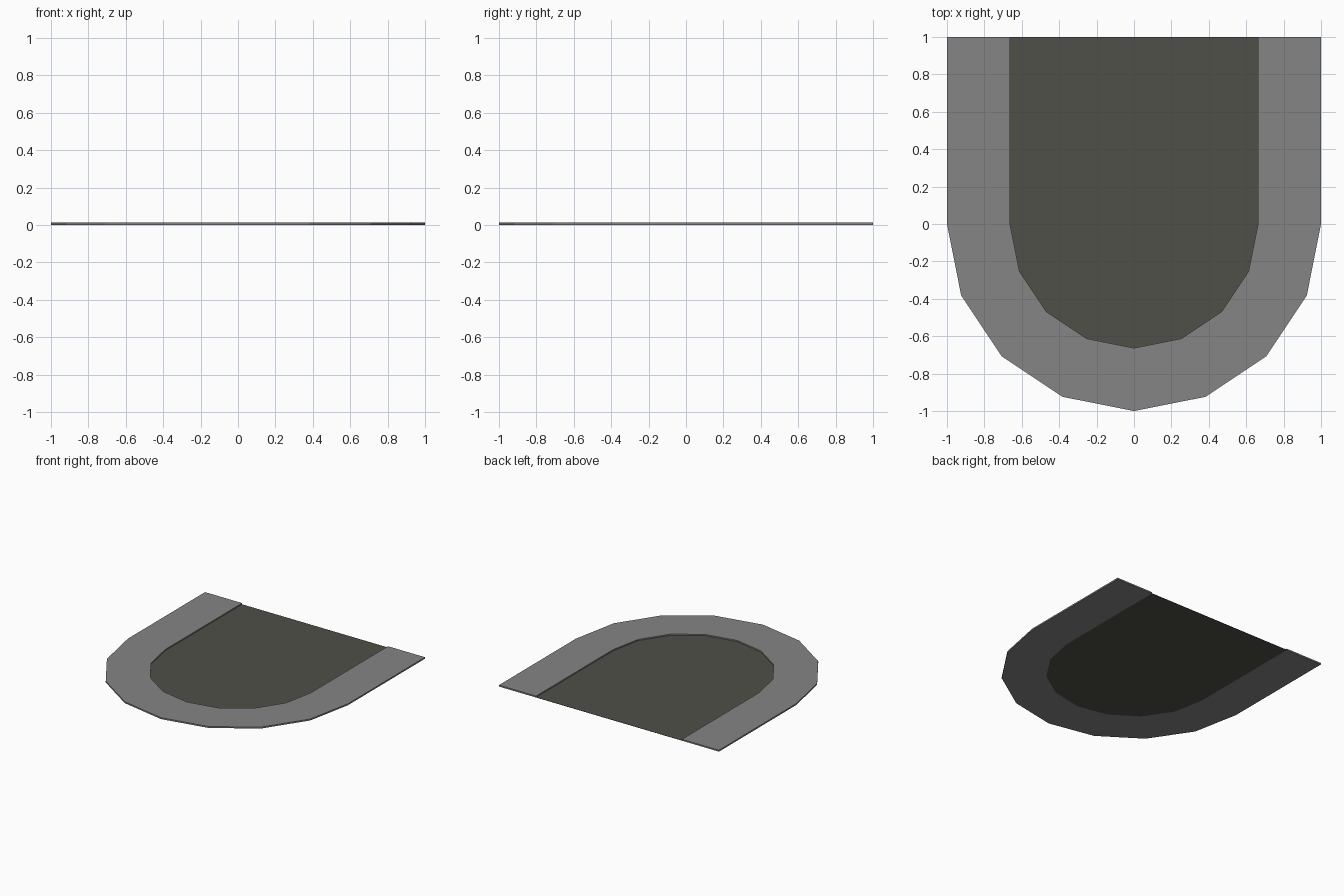
import bpy, bmesh, math

if "Cube" in bpy.data.objects:
    bpy.data.objects.remove(bpy.data.objects["Cube"])

H = 0.012      # pavement height
ROAD_H = 0.002 # road surface height
R_OUT, R_IN = 1.0, 0.663
SEG = 8        # sides of the half-round end


def material(name, rgb):
    m = bpy.data.materials.new(name)
    m.diffuse_color = (*rgb, 1)
    m.use_nodes = True
    m.node_tree.nodes["Principled BSDF"].inputs["Base Color"].default_value = m.diffuse_color
    return m


def u_path(r):
    """Straight side, half-round front end, straight side."""
    arc = [(-r * math.cos(math.pi * i / SEG), -r * math.sin(math.pi * i / SEG))
           for i in range(SEG + 1)]
    return [(-r, 1.0)] + arc + [(r, 1.0)]


def slab(name, faces, height, mat):
    """Extrude flat faces up from the ground."""
    bm = bmesh.new()
    for f in faces:
        bm.faces.new([bm.verts.new((x, y, 0)) for x, y in f])
    bmesh.ops.remove_doubles(bm, verts=bm.verts, dist=1e-5)
    ext = bmesh.ops.extrude_face_region(bm, geom=bm.faces[:], use_keep_orig=True)
    top = [v for v in ext["geom"] if isinstance(v, bmesh.types.BMVert)]
    bmesh.ops.translate(bm, verts=top, vec=(0, 0, height))
    bmesh.ops.recalc_face_normals(bm, faces=bm.faces)
    me = bpy.data.meshes.new(name)
    bm.to_mesh(me)
    bm.free()
    me.materials.append(mat)
    ob = bpy.data.objects.new(name, me)
    bpy.context.collection.objects.link(ob)
    return ob


pavement_grey = material("pavement grey", (0.235, 0.235, 0.235))
asphalt = material("asphalt", (0.079, 0.079, 0.066))

outer, inner = u_path(R_OUT), u_path(R_IN)

# raised pavement band around the dead end
band = [(outer[i], outer[i + 1], inner[i + 1], inner[i])
        for i in range(len(outer) - 1)]
slab("pavement", band, H, pavement_grey)

# recessed road surface
slab("road", [inner], ROAD_H, asphalt)
